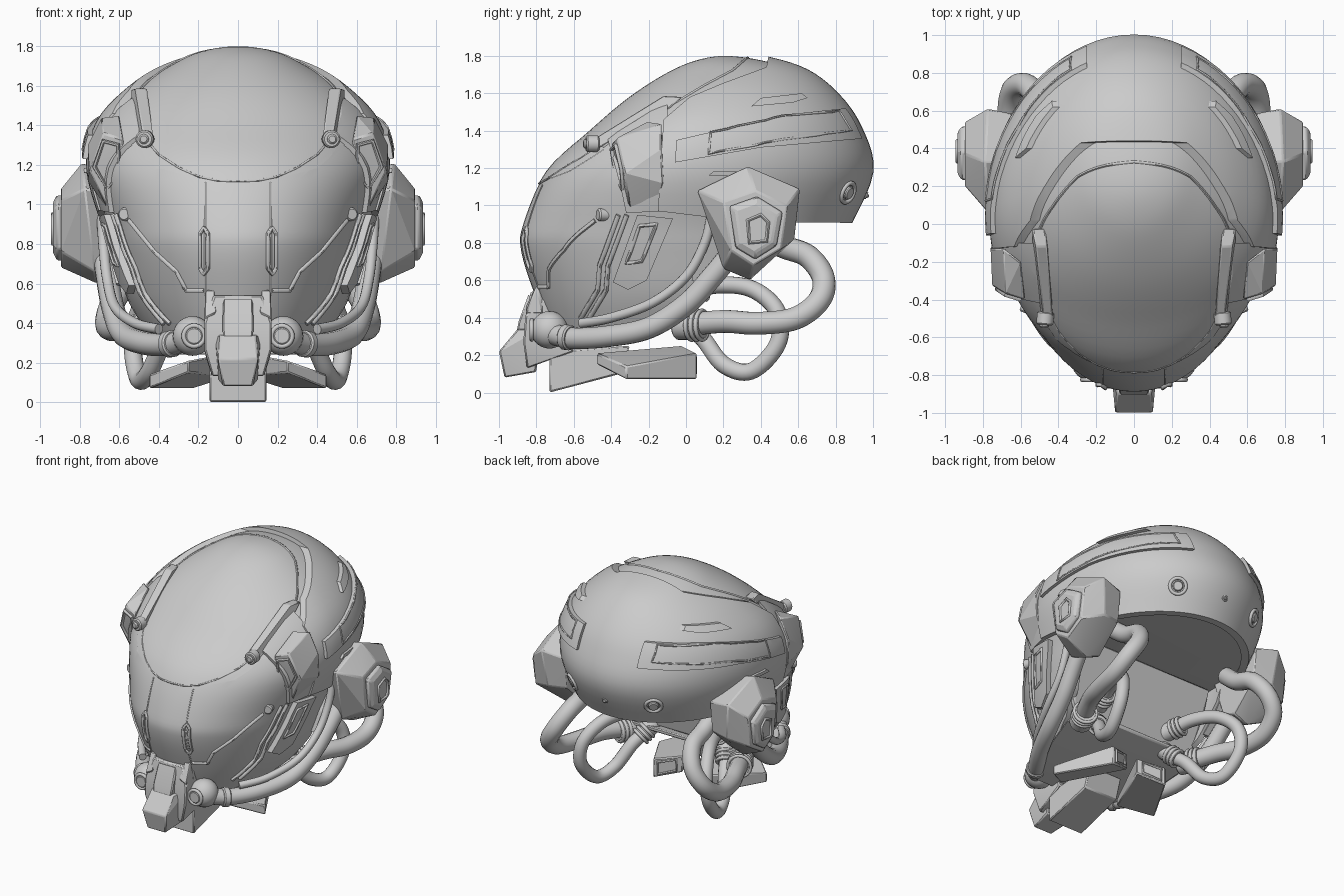
import bpy, bmesh, math
from mathutils import Vector, Matrix
from mathutils.bvhtree import BVHTree

if "Cube" in bpy.data.objects:
    bpy.data.objects.remove(bpy.data.objects["Cube"])

# head form: z, front y, back y, widest y, half width
ROWS = [(.26, -.70, .20, -.10, .40), (.50, -.80, .60, 0, .55), (.75, -.88, .78, 0, .625),
        (.90, -.87, .85, 0, .66), (1.18, -.745, .97, .03, .735), (1.40, -.51, .915, .10, .69),
        (1.57, -.31, .80, .17, .535), (1.70, -.11, .635, .22, .335), (1.77, .05, .41, .22, .18),
        (1.795, .21, .21, .21, 0)]


def spline(pts, n):
    """Catmull-Rom samples through points of any dimension."""
    pts = [tuple(p) for p in pts]
    out = []
    for i in range(1, len(pts) - 2):
        a, b, c, d = pts[i - 1:i + 3]
        for k in range(n):
            t = k / n
            out.append(tuple(.5 * (2 * q + (r - p) * t + (2 * p - 5 * q + 4 * r - s) * t * t
                             + (3 * q - p - 3 * r + s) * t ** 3) for p, q, r, s in zip(a, b, c, d)))
    return out + [pts[-2]]


def finish(name, bm=None, mesh=None, mirror=False, bevel=0, angle=35):
    if mesh is None:
        mesh = bpy.data.meshes.new(name)
        bm.to_mesh(mesh)
        bm.free()
    ob = bpy.data.objects.new(name, mesh)
    bpy.context.collection.objects.link(ob)
    if bevel:
        m = ob.modifiers.new("bevel", 'BEVEL')
        m.width, m.segments = bevel, 1
    if mirror:
        ob.modifiers.new("mirror", 'MIRROR').use_mirror_merge = False
    bpy.ops.object.select_all(action='DESELECT')
    ob.select_set(True)
    bpy.context.view_layer.objects.active = ob
    bpy.ops.object.shade_smooth_by_angle(angle=math.radians(angle))
    return ob


def head_form(offset=0, n=72):
    bm = bmesh.new()
    z, f, b, c, w = ROWS[-2]
    rows = spline([ROWS[0]] + ROWS + [(z, b, f, c, -w)], 5)
    rings = []
    for z, f, b, c, w in rows:
        ring = []
        for j in range(n):
            t = 2 * math.pi * j / n
            s = math.sin(t)
            ring.append(bm.verts.new((w * math.cos(t), c + s * (b - c if s > 0 else c - f), z)))
        rings.append(ring)
    for lo, hi in zip(rings, rings[1:]):
        for j in range(n):
            k = (j + 1) % n
            bm.faces.new((lo[j], lo[k], hi[k], hi[j]))
    bmesh.ops.remove_doubles(bm, verts=bm.verts, dist=1e-4)
    bm.normal_update()
    moved = [v.co + v.normal * offset for v in bm.verts]
    for v, p in zip(bm.verts, moved):
        v.co = p
    return bm


BASE = BVHTree.FromBMesh(head_form())


def on_head(view, a, z):
    """Side (y, z) or front (x, z) point dropped on the head form."""
    o, d = (Vector((3, a, z)), Vector((-1, 0, 0))) if view == 'side' else (Vector((a, -3, z)), Vector((0, 1, 0)))
    p, n, *_ = BASE.ray_cast(o, d)
    if p is None:
        p, n, *_ = BASE.find_nearest(Vector((0, a, z)) if view == 'side' else Vector((a, 0, z)))
    return p, n


def skin(name, outline, offset, thick, mirror=False, inner=.02):
    """Curved plate: the head form cut out by a side-view outline."""
    bm = bmesh.new()
    x0 = inner if mirror else -2
    face = bm.faces.new([bm.verts.new((x0, y, z)) for y, z in outline])
    ext = bmesh.ops.extrude_face_region(bm, geom=[face])
    bmesh.ops.translate(bm, vec=(2 - x0, 0, 0), verts=[v for v in ext['geom'] if isinstance(v, bmesh.types.BMVert)])
    bmesh.ops.recalc_face_normals(bm, faces=bm.faces)
    cutter = finish("cutter", bm)
    cutter.hide_render = True
    ob = finish(name, head_form(offset))
    s = ob.modifiers.new("thickness", 'SOLIDIFY')
    s.thickness, s.offset = thick, -1
    b = ob.modifiers.new("cut", 'BOOLEAN')
    b.operation, b.solver, b.object = 'INTERSECT', 'EXACT', cutter
    mesh = bpy.data.meshes.new_from_object(ob.evaluated_get(bpy.context.evaluated_depsgraph_get()))
    bpy.data.objects.remove(ob)
    bpy.data.objects.remove(cutter)
    return finish(name, mesh=mesh, mirror=mirror)


def hull(name, pts, centre=False, bevel=.008):
    bm = bmesh.new()
    for x, y, z in pts:
        bm.verts.new((x, y, z))
        if centre:
            bm.verts.new((-x, y, z))
    bmesh.ops.convex_hull(bm, input=bm.verts)
    bmesh.ops.delete(bm, geom=[v for v in bm.verts if not v.link_faces], context='VERTS')
    bmesh.ops.dissolve_limit(bm, angle_limit=.03, verts=bm.verts, edges=bm.edges)
    return finish(name, bm, mirror=not centre, bevel=bevel, angle=20)


def tube(name, pts, r, cyclic=False, res=4):
    cu = bpy.data.curves.new(name, 'CURVE')
    cu.dimensions, cu.bevel_depth, cu.bevel_resolution, cu.use_fill_caps = '3D', r, res, True
    sp = cu.splines.new('POLY')
    sp.points.add(len(pts) - 1)
    for q, p in zip(sp.points, pts):
        q.co = (*p, 1)
    sp.use_cyclic_u = cyclic
    ob = bpy.data.objects.new(name, cu)
    bpy.context.collection.objects.link(ob)
    mesh = bpy.data.meshes.new_from_object(ob.evaluated_get(bpy.context.evaluated_depsgraph_get()))
    bpy.data.objects.remove(ob)
    return finish(name, mesh=mesh, mirror=True, angle=60)


def hose(name, pts, r):
    return tube(name, spline([pts[0]] + pts + [pts[-1]], 8), r, res=5)


def trace(name, view, pts, r=.01, lift=.0, cyclic=False):
    """Thin raised line lying on the head form."""
    pts = pts + pts[:1] if cyclic else pts
    flat = [(a[0] + (b[0] - a[0]) * k / 8, a[1] + (b[1] - a[1]) * k / 8)
            for a, b in zip(pts, pts[1:]) for k in range(8)] + ([] if cyclic else [pts[-1]])
    hits = [on_head(view, *p) for p in flat]
    return tube(name, [p + n * lift for p, n in hits], r, cyclic, 1)


def cyl(name, c, d, r, depth, r2=None, seg=24):
    bm = bmesh.new()
    mat = Matrix.Translation(c) @ Vector(d).to_track_quat('Z', 'Y').to_matrix().to_4x4()
    bmesh.ops.create_cone(bm, cap_ends=True, segments=seg, radius1=r, radius2=r2 or r, depth=depth, matrix=mat)
    return finish(name, bm, mirror=True, bevel=min(.008, depth / 5))


def ring(name, c, d, R, r):
    q = Vector(d).to_track_quat('Z', 'Y')
    return tube(name, [Vector(c) + q @ Vector((R * math.cos(t), R * math.sin(t), 0))
                       for t in (k * math.pi / 14 for k in range(28))], r, True, 2)


# visor, lower face and rear shell
skin("upper_visor", [(-1, 1.115), (-.8, 1.117), (-.62, 1.185), (-.5, 1.26), (-.44, 1.30), (-.1, 1.30),
                     (.5, 1.45), (.5, 1.9), (-1, 1.9)], 0.004, .04)
skin("lower_face", [(-1, 1.114), (-.8, 1.116), (-.62, 1.184), (-.5, 1.259), (-.44, 1.299), (-.1, 1.299), (.1, 1), (.2, .9),
                    (.18, .8), (.04, .55), (-.12, .42), (-.35, .33), (-.55, .285), (-1, .285)], 0, .04)
skin("rear_shell", [(.47, 1.95), (.43, 1.74), (.2, 1.655), (.02, 1.58), (-.12, 1.46), (-.15, .97), (.1, .94),
                    (.5, .91), (1.2, .905), (1.2, 1.95)], .032, .05)
skin("temple_frame", [(-.42, 1.36), (-.1, 1.56), (-.1, .97), (-.32, .96), (-.35, 1.1)], .022, .04, True)
trace("visor_seam", 'front', [(0, 1.117), (.1, 1.12), (.2, 1.14), (.3, 1.185), (.4, 1.25), (.45, 1.31)], .006, .002)
trace("visor_edge", 'side', [(-.44, 1.31), (-.3, 1.41), (-.1, 1.52), (.1, 1.64), (.25, 1.72), (.33, 1.79)], .008, .003)

# raised panels on shell and cheeks
skin("shell_band", [(-.06, 1.23), (-.05, 1.35), (.4, 1.455), (.62, 1.495), (.95, 1.53), (.97, 1.36), (.4, 1.31)],
     .055, .05, True, .25)
trace("band_inset", 'side', [(.12, 1.27), (.13, 1.37), (.5, 1.45), (.78, 1.475), (.84, 1.38), (.5, 1.34)], .006, .056, True)
skin("shell_slot", [(.35, 1.53), (.40, 1.575), (.62, 1.60), (.65, 1.575), (.57, 1.55)], .052, .04, True)
skin("side_slot", [(.12, 1.16), (.15, 1.185), (.32, 1.18), (.32, 1.155)], .05, .04, True)
skin("cheek_panel", [(-.39, .59), (-.26, .95), (-.07, .93), (-.21, .60), (-.31, .55)], .035, .05, True)
trace("cheek_inset", 'side', [(-.31, .70), (-.24, .90), (-.15, .91), (-.23, .71)], .01, .035, True)
skin("rear_cheek_panel", [(.03, .60), (.07, .75), (.13, .85), (.20, .82), (.17, .73), (.07, .59)], .03, .05, True)
for i, dy in enumerate((0, .045)):
    trace(f"cheek_ridge_{i}", 'side', [(-.56 + dy, .40), (-.47 + dy, .55), (-.46 + dy, .68), (-.36 + dy, .95)], .014, .006)
trace("face_ridge", 'front', [(.17, .565), (.26, .565), (.31, .66), (.42, .76), (.55, .92)], .012)
trace("face_seam", 'front', [(.165, 1.11), (.165, .55)], .005, .002)
trace("face_slot", 'front', [(.15, .68), (.15, .85), (.17, .88), (.19, .85), (.19, .68), (.17, .65)], .011, .008, True)

# temple blocks, bars and bolts
hull("temple_block", [(.58, -.40, 1.33), (.68, -.37, 1.36), (.69, -.13, 1.44), (.6, -.2, 1.45), (.76, -.13, 1.3),
                      (.75, -.33, 1.17), (.76, -.12, 1.12), (.65, -.30, .96), (.66, -.15, .97), (.56, -.36, 1.12)])
tube("temple_inset", [(.605, -.398, 1.30), (.68, -.375, 1.32), (.725, -.345, 1.19), (.66, -.335, 1.08), (.60, -.37, 1.15)],
     .012, True, 1)
hull("temple_bar", [(x, y, z) for y, z, a, b in ((-.50, 1.29, .43, .49), (-.50, 1.35, .43, .48), (-.12, 1.49, .45, .54),
                    (-.12, 1.585, .46, .52), (-.02, 1.58, .47, .54)) for x in (a, b)])
cyl("temple_bolt", (.47, -.50, 1.33), (.1, -1, 0), .045, .07)
cyl("temple_bolt_head", (.475, -.53, 1.33), (.1, -1, 0), .025, .04)
cyl("cheek_bolt", (.56, -.43, .95), (.4, -1, 0), .034, .09)

# ear pods
mid = [(.06, 1.08), (.33, 1.21), (.61, 1.09), (.58, .82), (.34, .60), (.20, .66)]
out = [(.20, 1.02), (.37, 1.08), (.54, 1.0), (.51, .77), (.36, .68), (.24, .76)]
cap = [(.24, .99), (.38, 1.04), (.51, .96), (.48, .79), (.37, .72), (.27, .78)]
scale = lambda ps, s: [(.38 + (y - .38) * s, .88 + (z - .88) * s) for y, z in ps]
ringpts = lambda x, ps: [(x, y, z) for y, z in ps]
hull("ear_pod", [(.74 + .12 * (z - .8), y, z) for y, z in mid] + ringpts(.60, scale(mid, .85)) + ringpts(.895, out))
hull("ear_cap", ringpts(.88, scale(cap, 1.05)) + ringpts(.915, scale(cap, 1.05)) + ringpts(.935, scale(cap, .8)))
tube("ear_inset", ringpts(.934, [(.33, .92), (.40, .95), (.44, .91), (.43, .81), (.34, .80)]), .012, True, 1)

# ports and studs around the back of the shell
for name, y, z, r in (("side_port", .84, 1.08, .055), ("back_stud", .945, 1.06, .016)):
    p, n = on_head('side', y, z)
    p += n * .034
    cyl(name, p, n, r * .65, .03)
    ring(name + "_ring", p, n, r, .012 if r > .03 else .005)

# lining under the shell and bulkhead behind the face
hull("neck_lining", [(.68 * math.cos(t), (.82 if t < 3.1 else .25) * math.sin(t) + .02, z - .05 * math.sin(t))
                     for t in (k * math.pi / 16 for k in range(32)) for z in (.97, .99)], True, 0)
hull("bulkhead", [(.60, .08, .95), (.60, .05, .95), (.58, .0, .62), (.58, -.03, .62), (.5, -.02, .42), (.5, -.05, .42)], True)

# breathing mask, chin and filters
hull("mask_body", [(.12, -.83, .54), (.17, -.86, .40), (.17, -.87, .27), (.13, -.85, .13), (.16, -.6, .22), (.16, -.7, .54)], True)
hull("mask_horn", [(.12, -.80, .57), (.165, -.80, .57), (.11, -.86, .45), (.17, -.86, .42), (.11, -.76, .45),
                   (.17, -.76, .42), (.13, -.76, .57)])
hull("mask_snout", [(.09, -.90, .34), (.10, -1.0, .22), (.075, -.97, .08), (.10, -.8, .11), (.12, -.78, .34)], True)
hull("snout_bridge", [(.075, -.84, .53), (.08, -.895, .38), (.07, -.91, .30), (.07, -.8, .3)], True)
hull("chin_block", [(.145, -.73, 0), (.145, -.73, .22), (.14, -.35, .10), (.14, -.30, .25)], True)
bm = bmesh.new()
bmesh.ops.create_uvsphere(bm, u_segments=24, v_segments=14, radius=.1, matrix=Matrix.Translation((.23, -.73, .335)))
finish("filter_ball", bm, mirror=True)
cyl("filter_lens", (.222, -.815, .335), (0, -1, 0), .055, .04, .045)
ring("filter_ring", (.222, -.825, .335), (0, -1, 0), .052, .012)

# jaw floor and rear arms
hull("jaw_floor", [(.3, -.68, .24), (.3, -.68, .27), (.45, -.45, .27), (.52, -.1, .36), (.5, .03, .40), (.5, .03, .43)], True)
hull("rear_arm", [(.25, -.48, .15), (.25, -.48, .21), (.45, -.32, .07), (.45, -.32, .14), (.04, -.02, .13),
                  (.04, -.02, .25), (.23, .06, .07), (.23, .06, .21)])
tube("arm_window", [(.08, .0, .14), (.08, .0, .22), (.20, .05, .19), (.20, .05, .10)], .009, True, 1)

# hoses with ribbed connectors
hose("jaw_hose", [(.28, -.70, .31), (.36, -.60, .29), (.48, -.42, .30), (.58, -.2, .345), (.63, 0, .47),
                  (.66, .15, .63), (.68, .27, .78)], .058)
hose("jaw_cable", [(.40, -.56, .37), (.52, -.4, .40), (.62, -.18, .48), (.66, 0, .62), (.68, .1, .80), (.69, .14, .97)], .026)
hose("large_rear_hose", [(.46, .0, .36), (.56, .2, .38), (.63, .38, .37), (.66, .58, .395), (.64, .71, .49),
                         (.57, .735, .61), (.51, .65, .73), (.50, .5, .79), (.52, .36, .9)], .062)
hose("small_rear_hose", [(.30, .0, .54), (.36, .18, .575), (.44, .36, .55), (.51, .49, .43), (.53, .49, .26),
                         (.50, .35, .115), (.45, .2, .15), (.38, .08, .30), (.32, -.04, .38)], .046)
for name, c, d, r in (("large", (.48, .04, .36), (.45, .9, 0), .078), ("small", (.32, .05, .55), (.3, .9, .15), .062),
                      ("lower", (.33, .0, .37), (.4, .6, -.6), .06)):
    d = Vector(d).normalized()
    cyl(name + "_connector", Vector(c) - d * .02, d, r, .16)
    for k in range(3):
        ring(f"{name}_connector_rib_{k}", Vector(c) + d * (.05 - .03 * k), d, r, .012)
cyl("jaw_collar", (.34, -.635, .295), (.6, .8, -.1), .068, .05)
